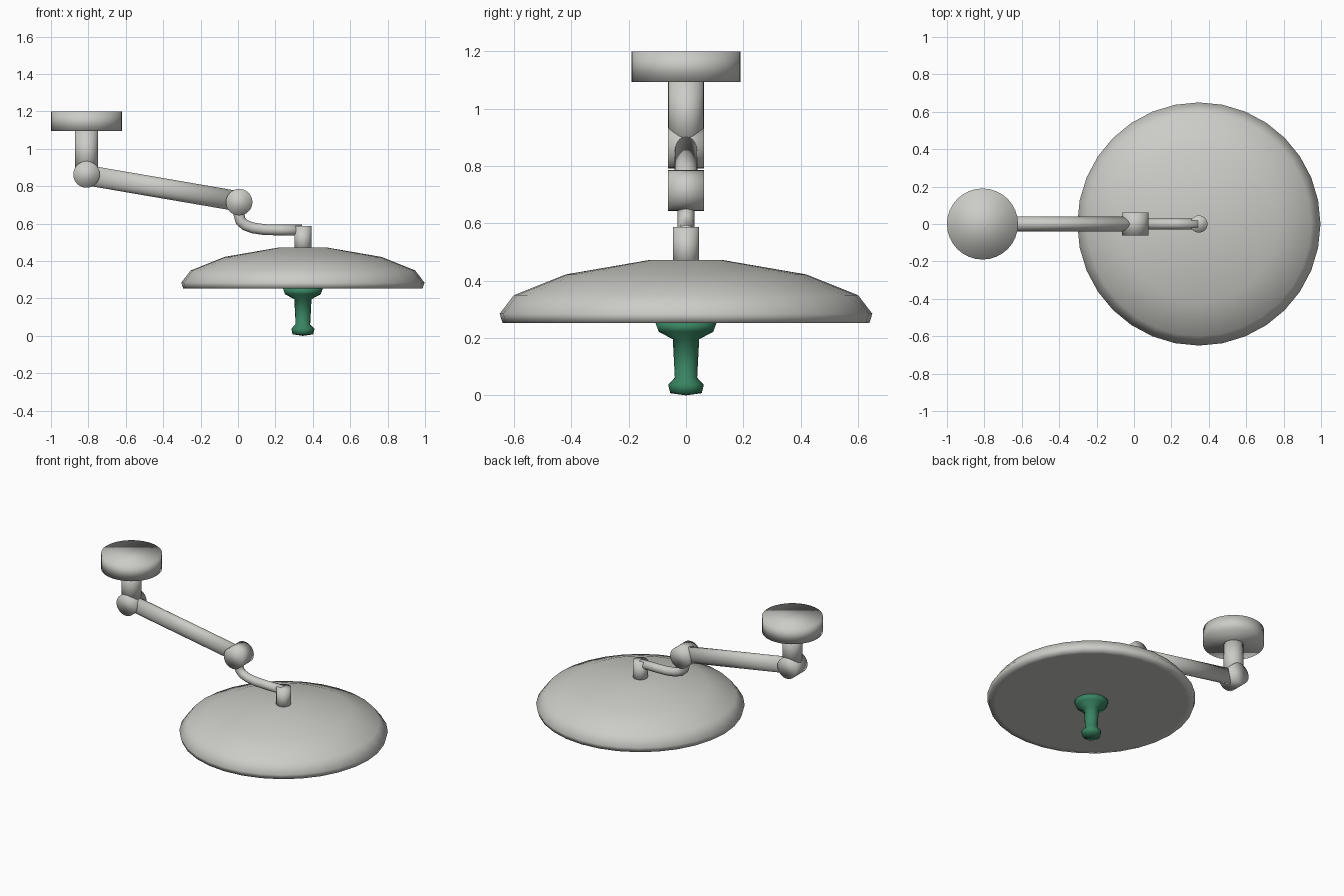
import bpy, bmesh, math
from mathutils import Vector, Matrix

if "Cube" in bpy.data.objects:
    bpy.data.objects.remove(bpy.data.objects["Cube"])


def material(name, rgb):
    m = bpy.data.materials.new(name)
    m.diffuse_color = (*rgb, 1)
    m.use_nodes = True
    m.node_tree.nodes["Principled BSDF"].inputs["Base Color"].default_value = m.diffuse_color
    return m


GREY = material("light grey", (0.60, 0.60, 0.57))
GREEN = material("green", (0.04, 0.23, 0.12))


def finish(name, bm, mat, smooth=True):
    bmesh.ops.recalc_face_normals(bm, faces=bm.faces)
    mesh = bpy.data.meshes.new(name)
    bm.to_mesh(mesh)
    bm.free()
    mesh.materials.append(mat)
    mesh.polygons.foreach_set("use_smooth", [smooth] * len(mesh.polygons))
    ob = bpy.data.objects.new(name, mesh)
    bpy.context.collection.objects.link(ob)
    return ob


def cylinder(name, a, b, radius, mat=GREY, sides=32, squash=1.0):
    """Capped rod from a to b; squash narrows it along y."""
    a, b = Vector(a), Vector(b)
    d = b - a
    rot = d.to_track_quat('Z', 'Y').to_matrix().to_4x4()
    bm = bmesh.new()
    bmesh.ops.create_cone(bm, cap_ends=True, segments=sides, radius1=radius,
                          radius2=radius, depth=d.length,
                          matrix=Matrix.Translation((a + b) / 2) @ rot)
    for v in bm.verts:
        v.co.y *= squash
    return finish(name, bm, mat)


def lathe(name, profile, x, mat, sides):
    """Revolve (radius, z) points round a vertical axis at x."""
    bm = bmesh.new()
    verts = [bm.verts.new((x + r, 0, z)) for r, z in profile]
    edges = [bm.edges.new(p) for p in zip(verts, verts[1:])]
    bmesh.ops.spin(bm, geom=verts + edges, cent=(x, 0, 0), axis=(0, 0, 1),
                   angle=2 * math.pi, steps=sides, use_merge=True)
    bmesh.ops.remove_doubles(bm, verts=bm.verts, dist=1e-5)
    return finish(name, bm, mat)


def tube(name, points, radius, sides=16):
    """Sweep a circle along a path lying in the xz plane."""
    pts = [Vector(p) for p in points]
    bm = bmesh.new()
    rings = []
    for i, p in enumerate(pts):
        t = (pts[min(i + 1, len(pts) - 1)] - pts[max(i - 1, 0)]).normalized()
        side = Vector((0, 1, 0))
        up = t.cross(side)
        rings.append([bm.verts.new(p + radius * (math.cos(k) * side + math.sin(k) * up))
                      for k in (2 * math.pi * j / sides for j in range(sides))])
    for r0, r1 in zip(rings, rings[1:]):
        for j in range(sides):
            k = (j + 1) % sides
            bm.faces.new((r0[j], r0[k], r1[k], r1[j]))
    bm.faces.new(rings[0])
    bm.faces.new(rings[-1])
    return finish(name, bm, GREY)


MOUNT_X, HEAD_X = -0.81, 0.347
SHOULDER = Vector((MOUNT_X, 0, 0.863))
ELBOW = Vector((0.006, 0, 0.715))

# Ceiling mount and drop post
cylinder("ceiling_mount", (MOUNT_X, 0, 1.094), (MOUNT_X, 0, 1.2), 0.19)
cylinder("drop_post", SHOULDER, (MOUNT_X, 0, 1.10), 0.062)

# Pivot joints, lying across the arm
for name, c in (("shoulder_joint", SHOULDER), ("elbow_joint", ELBOW)):
    h = Vector((0, 0.062, 0))
    cylinder(name, c - h, c + h, 0.071)

# Long oval arm
cylinder("main_arm", SHOULDER + Vector((0, 0, -0.004)), ELBOW + Vector((0, 0, 0.004)),
         0.054, squash=0.74)

# Curved lower arm and the collar above the head
path = [(0.006, 0.70), (0.006, 0.645), (0.014, 0.615), (0.038, 0.592),
        (0.08, 0.577), (0.14, 0.568), (0.22, 0.566), (HEAD_X - 0.005, 0.566)]
tube("lower_arm", [(x, 0, z) for x, z in path], 0.029)
cylinder("head_collar", (HEAD_X, 0, 0.44), (HEAD_X, 0, 0.588), 0.046)

# Lamp head: domed shell with narrow rim, and a flat lens plate inside the rim
lathe("lamp_shell", [(0, 0.472), (0.13, 0.472), (0.42, 0.422), (0.60, 0.350),
                     (0.65, 0.285), (0.64, 0.252), (0.60, 0.252)], HEAD_X, GREY, 32)
bm = bmesh.new()
bmesh.ops.create_circle(bm, cap_ends=True, segments=32, radius=0.60,
                        matrix=Matrix.Translation((HEAD_X, 0, 0.252)))
for f in bm.faces:
    f.normal_update()
    if f.normal.z > 0:
        f.normal_flip()
lens = bpy.data.meshes.new("lens_plate")
bm.to_mesh(lens)
bm.free()
lens.materials.append(GREY)
bpy.context.collection.objects.link(bpy.data.objects.new("lens_plate", lens))

# Green grip under the head
lathe("grip_handle", [(0, 0.252), (0.106, 0.252), (0.095, 0.222), (0.046, 0.196),
                      (0.039, 0.062), (0.062, 0.038), (0.055, 0.008), (0, 0)],
      HEAD_X, GREEN, 16)
